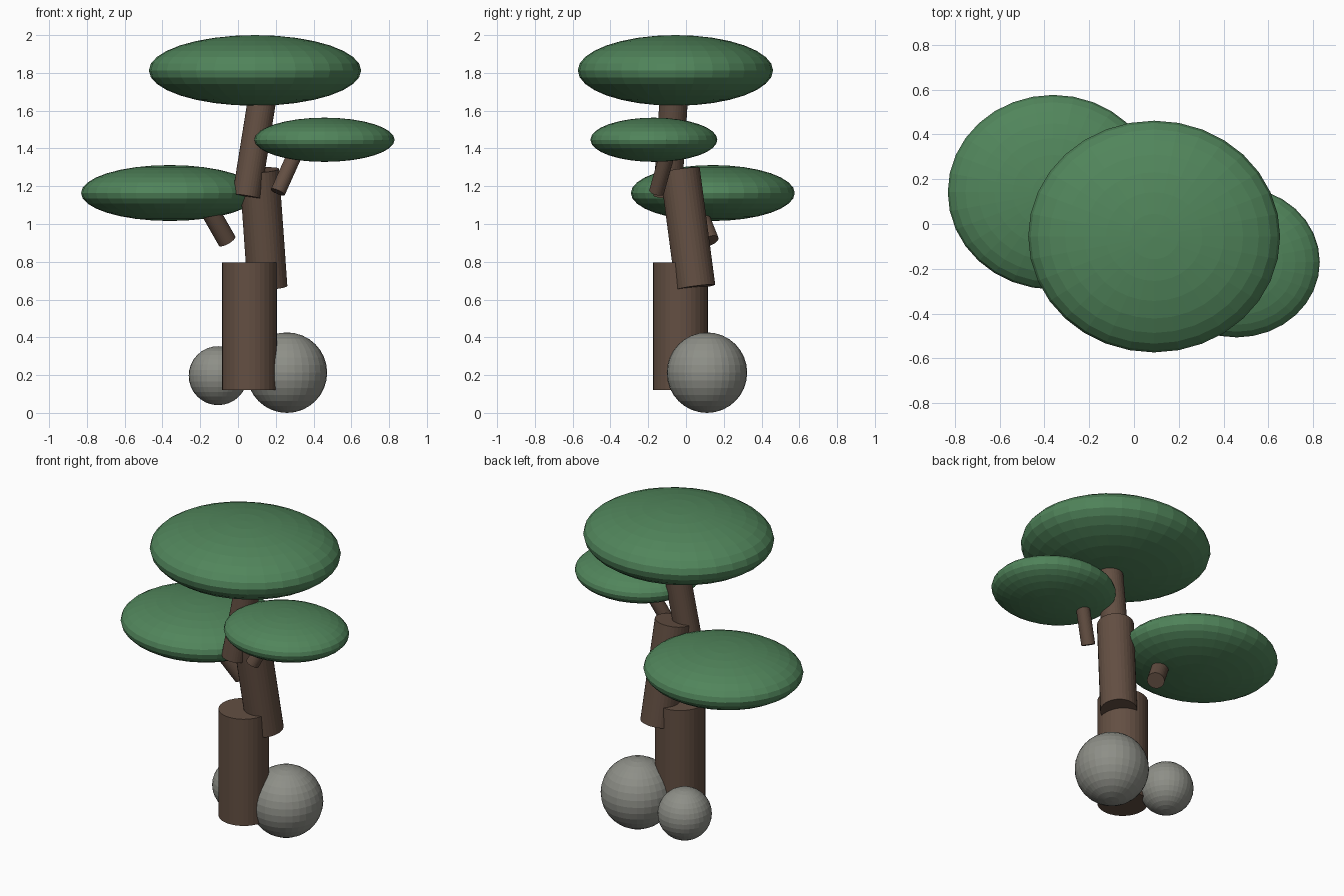
import bpy
from mathutils import Vector

if "Cube" in bpy.data.objects:
    bpy.data.objects.remove(bpy.data.objects["Cube"])


def material(name, rgb):
    m = bpy.data.materials.new(name)
    m.diffuse_color = (*rgb, 1)
    m.use_nodes = True
    m.node_tree.nodes["Principled BSDF"].inputs["Base Color"].default_value = m.diffuse_color
    return m


BARK = material("bark brown", (0.125, 0.078, 0.055))
LEAF = material("leaf green", (0.082, 0.235, 0.105))
STONE = material("stone grey", (0.27, 0.275, 0.245))


def limb(name, start, end, radius):
    """Straight cylinder running between two points."""
    a, b = Vector(start), Vector(end)
    bpy.ops.mesh.primitive_cylinder_add(vertices=32, radius=radius, depth=(b - a).length,
                                        location=(a + b) / 2)
    ob = bpy.context.object
    ob.rotation_euler = (b - a).to_track_quat('Z', 'Y').to_euler()
    ob.name = name
    ob.data.materials.append(BARK)


def ellipsoid(name, centre, radii, mat):
    """Faceted sphere stretched to three radii."""
    bpy.ops.mesh.primitive_uv_sphere_add(segments=32, ring_count=16, radius=1, location=centre)
    ob = bpy.context.object
    ob.scale = radii
    ob.name = name
    ob.data.materials.append(mat)


# Trunk in three stacked, bending sections
limb("trunk_lower", (0.061, -0.029, 0.122), (0.061, -0.029, 0.796), 0.145)
limb("trunk_middle", (0.156, 0.050, 0.665), (0.112, -0.032, 1.285), 0.106)
limb("trunk_upper", (0.045, -0.098, 1.146), (0.145, -0.058, 1.77), 0.075)

# Side branches
limb("branch_left", (-0.058, 0.125, 0.91), (-0.195, 0.029, 1.15), 0.050)
limb("branch_right", (0.211, -0.156, 1.169), (0.324, -0.085, 1.42), 0.040)

# Foliage pads
ellipsoid("foliage_top", (0.09, -0.056, 1.813), (0.562, 0.517, 0.187), LEAF)
ellipsoid("foliage_left", (-0.361, 0.142, 1.164), (0.470, 0.434, 0.148), LEAF)
ellipsoid("foliage_right", (0.458, -0.170, 1.446), (0.371, 0.336, 0.117), LEAF)

# Rocks at the base
ellipsoid("rock_large", (0.259, 0.111, 0.213), (0.213, 0.213, 0.213), STONE)
ellipsoid("rock_small", (-0.105, 0.163, 0.197), (0.156, 0.156, 0.156), STONE)
